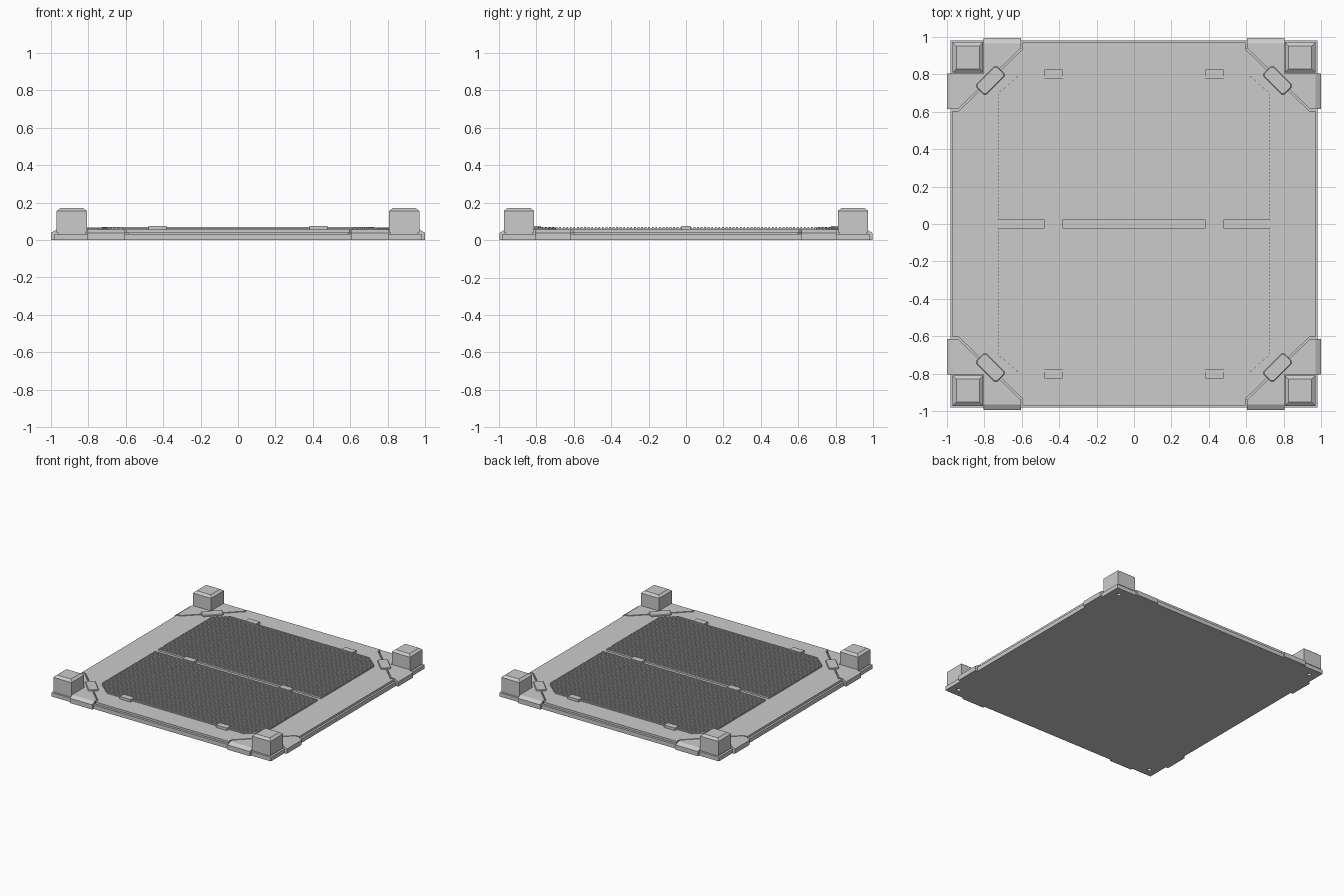
import bpy, bmesh, math

cube = bpy.data.objects.get("Cube")
if cube:
    bpy.data.objects.remove(cube, do_unlink=True)

grey = bpy.data.materials.new("plain grey")
grey.use_nodes = True
colour = (0.6, 0.6, 0.6, 1)
grey.diffuse_color = colour
grey.node_tree.nodes["Principled BSDF"].inputs["Base Color"].default_value = colour


def add_loft(bm, rings):
    """Stack matching outlines, given as (points, z), into a closed solid."""
    loops = [[bm.verts.new((x, y, z)) for x, y in pts] for pts, z in rings]
    n = len(loops[0])
    bm.faces.new(loops[0][::-1])
    bm.faces.new(loops[-1])
    for low, high in zip(loops, loops[1:]):
        for i in range(n):
            j = (i + 1) % n
            bm.faces.new((low[i], low[j], high[j], high[i]))


def finish(bm, name):
    bmesh.ops.recalc_face_normals(bm, faces=bm.faces)
    mesh = bpy.data.meshes.new(name)
    bm.to_mesh(mesh)
    bm.free()
    mesh.materials.append(grey)
    obj = bpy.data.objects.new(name, mesh)
    bpy.context.collection.objects.link(obj)
    return obj


def solid(name, rings):
    bm = bmesh.new()
    add_loft(bm, rings)
    return finish(bm, name)


def rect(x0, x1, y0, y1):
    return [(x0, y0), (x1, y0), (x1, y1), (x0, y1)]


def block(name, x0, x1, y0, y1, z0, z1):
    return solid(name, [(rect(x0, x1, y0, y1), z0), (rect(x0, x1, y0, y1), z1)])


def flip(points, sx, sy):
    return [(x * sx, y * sy) for x, y in points]


corners = [("front" if sy < 0 else "back", "left" if sx > 0 else "right", sx, sy)
           for sx in (-1, 1) for sy in (-1, 1)]

# Base plate with a small blind hole under each corner
base = block("base_plate", -0.98, 0.98, -0.98, 0.98, 0, 0.033)
bm = bmesh.new()
ring = [(0.016 * math.cos(a * math.tau / 16), 0.016 * math.sin(a * math.tau / 16))
        for a in range(16)]
for _, _, sx, sy in corners:
    pts = [(x + 0.91 * sx, y + 0.91 * sy) for x, y in ring]
    add_loft(bm, [(pts, -0.02), (pts, 0.02)])
cutter = finish(bm, "hole_cutter")
cutter.hide_render = True
cutter.hide_set(True)
cut = base.modifiers.new("holes", "BOOLEAN")
cut.operation = "DIFFERENCE"
cut.object = cutter

# Frame deck, undercut by a narrow waist so a shadow gap runs round the sides
quarter = [(0.97, 0.604), (0.937, 0.604), (0.595, 0.936), (0.595, 0.97)]
outline = (quarter + flip(quarter, -1, 1)[::-1] + flip(quarter, -1, -1)
           + flip(quarter, 1, -1)[::-1])
waist = [(x * 0.985, y * 0.985) for x, y in outline]
solid("frame_waist", [(waist, 0.03), (waist, 0.042)])
solid("frame_deck", [(outline, 0.038), (outline, 0.055)])

# Corner brackets with sloped outer edges, posts and latch clips
foot = [(1, 0.805), (1, 0.615), (0.94, 0.615), (0.605, 0.94),
        (0.605, 0.995), (0.805, 0.995), (0.805, 0.805)]
crown = [(min(x, 0.97), min(y, 0.965)) for x, y in foot]
for end, side, sx, sy in corners:
    tag = f"{end}_{side}"
    solid(f"{tag}_bracket", [(flip(foot, sx, sy), 0), (flip(foot, sx, sy), 0.038),
                             (flip(crown, sx, sy), 0.056)])

    def square(inset):
        return flip(rect(0.807 + inset, 0.97 - inset, 0.81 + inset, 0.972 - inset), sx, sy)
    solid(f"{tag}_post", [(square(0.008), 0.03), (square(0.008), 0.041), (square(0), 0.041),
                          (square(0), 0.155), (square(0.02), 0.171)])

    # The clip lies along the diagonal joint between bracket and deck
    c, s = 0.768, math.sqrt(0.5)

    def diagonal(half_long, half_wide):
        pts = [(half_long, half_wide - 0.01), (half_long - 0.01, half_wide)]
        pts += [(-x, y) for x, y in pts[::-1]]
        pts += [(-x, -y) for x, y in pts]
        return flip([(c + s * (u + v), c + s * (v - u)) for u, v in pts], sx, sy)
    solid(f"{tag}_latch", [(diagonal(0.078, 0.038), 0.05), (diagonal(0.078, 0.038), 0.062),
                           (diagonal(0.074, 0.034), 0.066)])

# Two ribbed tread panels with clipped outer corners
panel = [(-0.727, 0.021), (0.727, 0.021), (0.727, 0.70), (0.61, 0.80),
         (-0.61, 0.80), (-0.727, 0.70)]


def half_width(y):
    return 0.727 if y < 0.70 else 0.727 - (y - 0.70) * 1.17


pitch = 0.019
for end, sy in (("front", -1), ("back", 1)):
    solid(f"{end}_panel", [(flip(panel, 1, sy), 0.05), (flip(panel, 1, sy), 0.061)])
    bm = bmesh.new()
    for i in range(41):
        y0 = 0.021 + i * pitch
        y1 = y0 + pitch / 2
        w0, w1 = half_width(y0), half_width(y1)
        rib = flip([(-w0, y0), (w0, y0), (w1, y1), (-w1, y1)], 1, sy)
        add_loft(bm, [(rib, 0.058), (rib, 0.069)])
    finish(bm, f"{end}_panel_ribs")

# Retaining clips on the outer panel edges and across the middle channel
for side, x in (("right", -0.43), ("left", 0.43)):
    for place, y in (("front", -0.8), ("middle", 0), ("back", 0.8)):
        block(f"{place}_{side}_clip", x - 0.049, x + 0.049, y - 0.025, y + 0.025, 0.05, 0.075)
